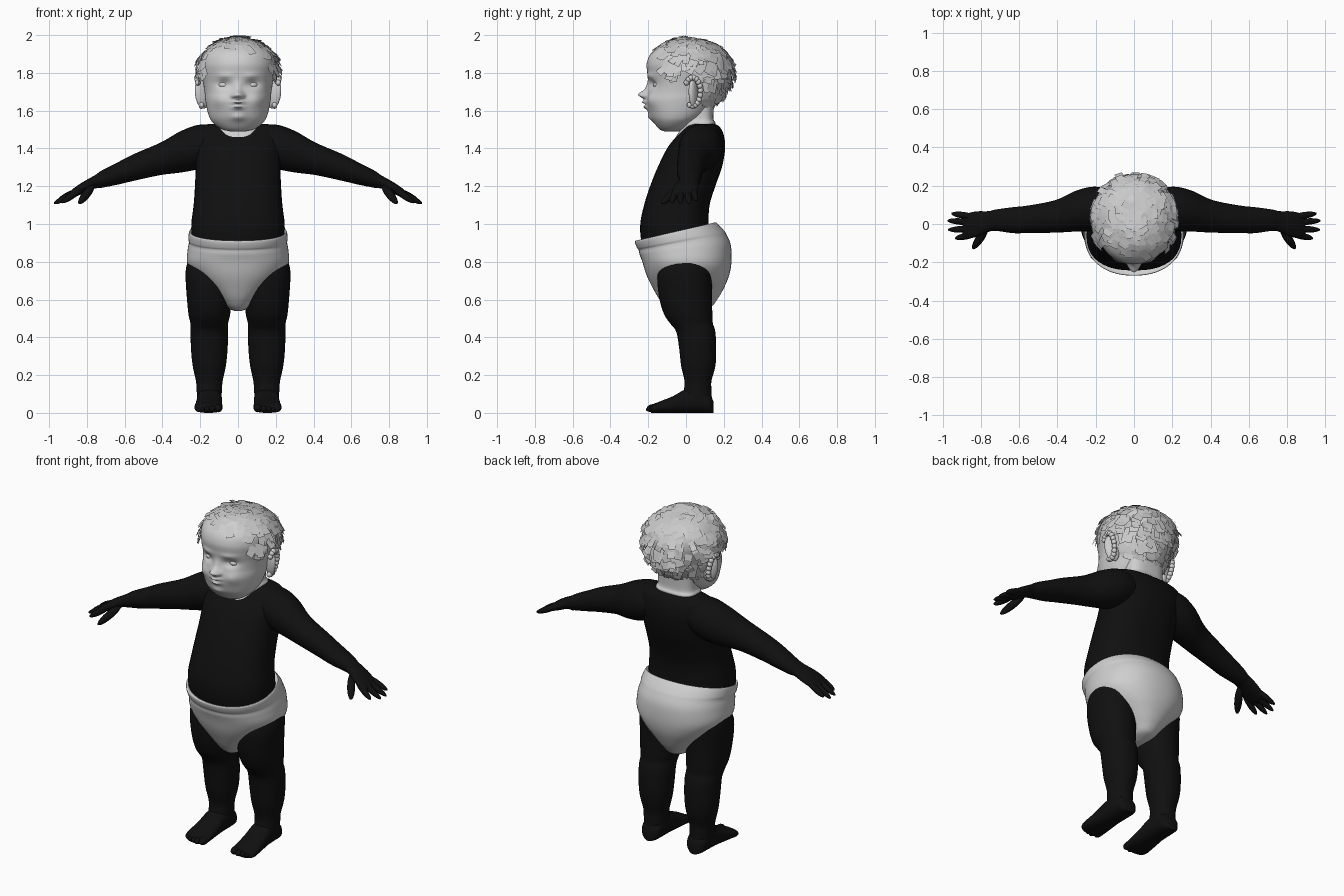
import bpy, bmesh, math, random
from mathutils import Vector, Matrix

if "Cube" in bpy.data.objects:
    bpy.data.objects.remove(bpy.data.objects["Cube"])

random.seed(4)


def material(name, v):
    m = bpy.data.materials.new(name)
    m.diffuse_color = (v, v, v, 1)
    m.use_nodes = True
    m.node_tree.nodes["Principled BSDF"].inputs["Base Color"].default_value = m.diffuse_color
    return m


SKIN = material("pale_grey_skin", 0.62)
CLOTH = material("pale_grey_cloth", 0.62)
HAIR = material("grey_hair", 0.58)
BLACK = material("black_suit", 0.005)


def finish(name, bm, mat, smooth=True):
    if smooth:
        bmesh.ops.recalc_face_normals(bm, faces=bm.faces)
    me = bpy.data.meshes.new(name)
    bm.to_mesh(me)
    bm.free()
    me.materials.append(mat)
    for p in me.polygons:
        p.use_smooth = smooth
    if smooth:
        me.set_sharp_from_angle(angle=math.radians(50))
    ob = bpy.data.objects.new(name, me)
    bpy.context.collection.objects.link(ob)
    return ob


def spline(rows, steps):
    """Smoothly interpolate rows of section parameters."""
    out = []
    for i in range(len(rows) - 1):
        a, b, c, d = rows[max(i - 1, 0)], rows[i], rows[i + 1], rows[min(i + 2, len(rows) - 1)]
        for k in range(steps):
            t = k / steps
            out.append([0.5 * (2 * q + (r - p) * t + (2 * p - 5 * q + 4 * r - s) * t * t
                               + (3 * q - p - 3 * r + s) * t ** 3) for p, q, r, s in zip(a, b, c, d)])
    return out + [list(rows[-1])]


def loft(name, rows, section, mat, steps=5, sides=40):
    bm = bmesh.new()
    rings = [[bm.verts.new(section(r, 2 * math.pi * k / sides)) for k in range(sides)]
             for r in spline(rows, steps)]
    for a, b in zip(rings, rings[1:]):
        for k in range(sides):
            j = (k + 1) % sides
            bm.faces.new((a[k], a[j], b[j], b[k]))
    bm.faces.new(rings[0])
    bm.faces.new(rings[-1])
    return finish(name, bm, mat)


def sq(v, n):
    return math.copysign(abs(v) ** (2 / n), v)


def level(n=2.0, cx=0.0):
    """Horizontal section: z, half width, front y, back y."""
    def f(r, a):
        z, hw, yf, yb = r
        return Vector((cx + hw * sq(math.cos(a), n),
                       (yf + yb) / 2 + (yb - yf) / 2 * sq(math.sin(a), n), z))
    return f


def ellipsoid(name, a, b, r, mat, flat=1.0):
    """Rounded digit running from a to b."""
    a, b = Vector(a), Vector(b)
    d = b - a
    bm = bmesh.new()
    bmesh.ops.create_uvsphere(bm, u_segments=16, v_segments=10, radius=1)
    rot = d.to_track_quat('Z', 'Y').to_matrix().to_4x4()
    bm.transform(Matrix.Translation((a + b) / 2) @ rot @ Matrix.Diagonal((r, r * flat, d.length / 2, 1)))
    return finish(name, bm, mat)


# Torso
loft("torso", [(.8, .22, -.2, .15), (.9, .243, -.235, .13), (1.0, .247, -.242, .12),
               (1.1, .235, -.222, .125), (1.2, .228, -.19, .155), (1.3, .225, -.15, .19),
               (1.4, .23, -.10, .207), (1.47, .235, -.045, .2), (1.515, .215, 0, .178),
               (1.53, .15, .03, .15)], level(2.4), BLACK)

# Neck with square neckline patch
loft("neck", [(1.44, .098, -.062, .12), (1.47, .106, -.048, .13), (1.53, .125, -.012, .155),
              (1.56, .115, -.01, .145), (1.66, .115, -.02, .15)], level(3), SKIN)

# Diaper: bowl narrowing to the crotch, waist rising towards the back
flat_level = level(2.2)


def diaper_section(r, a):
    p = flat_level(r, a)
    t = min(max((p.z - .78) / .18, 0), 1)
    p.z += .23 * p.y * t * t * (3 - 2 * t)
    return p


loft("diaper", [(.54, .02, -.07, .06), (.56, .065, -.105, .13), (.6, .105, -.14, .165),
                (.65, .155, -.17, .195), (.72, .225, -.205, .226), (.79, .268, -.228, .24),
                (.86, .267, -.245, .238), (.905, .26, -.25, .215), (.925, .263, -.258, .2),
                (.965, .26, -.27, .165), (.972, .252, -.262, .155), (.95, .235, -.235, .13)],
     diaper_section, CLOTH, 5, 64)


# Limbs, mirrored
def foot_section(r, a):
    y, cx, hw, top = r
    return Vector((side * (cx + hw * sq(math.cos(a), 2.3)), y, top * (.5 + .5 * sq(math.sin(a), 2.6))))


def arm_section(r, a):
    x, y, z, ry, rz = r
    return Vector((side * x, y + ry * math.cos(a), z + rz * math.sin(a)))


for side, tag in ((1, "left"), (-1, "right")):
    loft(tag + "_leg", [(.82, .11, -.11, .13), (.76, .124, -.145, .14), (.7, .125, -.152, .137),
                        (.6, .118, -.14, .137), (.52, .11, -.115, .14), (.475, .1, -.085, .142),
                        (.43, .099, -.052, .155), (.34, .097, -.036, .16), (.25, .088, -.026, .156),
                        (.17, .071, -.008, .135), (.12, .067, -.012, .135), (.05, .062, -.03, .138)],
         level(2.1, side * .152), BLACK)
    loft(tag + "_foot", [(.145, .15, .03, .06), (.125, .15, .055, .1), (.07, .15, .064, .13),
                         (0, .151, .066, .125), (-.07, .154, .07, .088), (-.14, .156, .074, .06),
                         (-.175, .156, .07, .045), (-.185, .156, .05, .03)], foot_section, BLACK)
    for i, (tx, ty, tr) in enumerate([(.105, -.208, .022), (.137, -.212, .017), (.163, -.205, .016),
                                      (.188, -.195, .015), (.212, -.18, .014)]):
        ellipsoid(f"{tag}_toe_{i}", (side * tx, ty + .07, .028), (side * tx, ty, tr), tr, BLACK)
    loft(tag + "_arm", [(.08, .08, 1.43, .09, .09), (.2, .08, 1.41, .115, .116),
                        (.3, .068, 1.383, .107, .11), (.41, .04, 1.345, .085, .086),
                        (.55, .025, 1.3, .072, .071), (.63, .02, 1.27, .068, .06),
                        (.72, .02, 1.238, .056, .046), (.76, .013, 1.222, .054, .035),
                        (.82, 0, 1.192, .066, .031), (.87, -.01, 1.165, .066, .024),
                        (.895, -.01, 1.152, .055, .012)], arm_section, BLACK, 5, 32)
    for i, (y0, y1, x1, z1) in enumerate([(.035, .055, .955, 1.125), (.006, .018, .975, 1.108),
                                          (-.025, -.03, .972, 1.108), (-.052, -.075, .935, 1.112)]):
        ellipsoid(f"{tag}_finger_{i}", (side * .82, y0, 1.19), (side * x1, y1, z1), .0175, BLACK)
    ellipsoid(tag + "_thumb", (side * .765, -.015, 1.205), (side * .842, -.13, 1.108), .022, BLACK)

# Head: skull profile with soft facial bumps (x, z, spread x, spread z, height)
bumps = [(0, 1.685, .024, .021, .045), (0, 1.72, .018, .03, .012), (0, 1.645, .03, .01, .02),
         (0, 1.618, .026, .01, .017), (0, 1.632, .035, .004, -.008), (0, 1.63, .05, .04, .01),
         (0, 1.565, .035, .02, .013)]
for s in (1, -1):
    bumps += [(s * .024, 1.678, .013, .012, .016), (s * .075, 1.74, .036, .022, -.02),
              (s * .1, 1.655, .042, .04, .014), (s * .07, 1.785, .04, .015, .006)]
head_rows = [(1.49, .04, -.115, -.04), (1.503, .09, -.142, .0), (1.54, .136, -.172, .06),
             (1.58, .157, -.192, .11), (1.65, .172, -.205, .16), (1.7, .177, -.202, .2),
             (1.75, .185, -.2, .225), (1.8, .195, -.205, .237), (1.85, .198, -.208, .24),
             (1.9, .185, -.188, .222), (1.945, .14, -.138, .17), (1.97, .085, -.082, .11),
             (1.982, .01, 0, .03)]
skull = level(2.15)


def head_section(r, a):
    p = skull(r, a)
    if p.y < 0:
        fade = min(1, -p.y / .08)
        p.y -= fade * sum(h * math.exp(-((p.x - x) / sx) ** 2 - ((p.z - z) / sz) ** 2)
                          for x, z, sx, sz, h in bumps)
    return p


loft("head", head_rows, head_section, SKIN, 9, 144)

# Eyes and ears
for s, tag in ((1, "left"), (-1, "right")):
    ellipsoid(tag + "_eye", (s * .075, -.14, 1.715), (s * .075, -.14, 1.758), .034, SKIN)
    ellipsoid(tag + "_ear", (s * .18, .045, 1.61), (s * .2, .035, 1.77), .02, SKIN, 2.1)
    bm = bmesh.new()
    for k in range(14):  # ear rim: row of rounded sections along a C
        ang = math.radians(-110 + 250 * k / 13)
        m = Matrix.Translation((s * (.205 + .012 * math.sin(ang)), .035 + .042 * math.cos(ang),
                                1.7 + .075 * math.sin(ang)))
        bmesh.ops.create_uvsphere(bm, u_segments=10, v_segments=6, radius=.0155, matrix=m)
    finish(tag + "_ear_rim", bm, SKIN)

# Hair: short curved cards flowing from the crown over the scalp
bm = bmesh.new()
rows = [r for r in spline(head_rows, 9) if r[0] > 1.63]
crown, centre = Vector((0, .08, 2.0)), Vector((0, .02, 1.77))
count = 0
while count < 360:
    p = skull(random.choice(rows), random.uniform(0, 2 * math.pi))
    on_back = p.y > -.06 and not (p.z < 1.8 and p.y < .075)
    fringe = p.z > 1.925 and random.random() < .35
    temple = abs(p.x) > .14 and p.z > 1.8 and p.y > -.1
    if not (on_back or fringe or temple):
        continue
    count += 1
    n = (p - centre).normalized()
    flow = p - crown
    flow = (flow - n * flow.dot(n)).normalized()
    flow = Matrix.Rotation(random.uniform(-.5, .5), 3, n) @ flow
    across = n.cross(flow)
    length, width = random.uniform(.05, .085), random.uniform(.014, .027)
    lift = random.uniform(.004, .024)
    pairs = []
    for t, h in ((0, .003), (.5, .009), (1, lift)):
        q = p + flow * length * t + n * h
        q -= n * (length * t) ** 2 / .42
        q.z = min(q.z, 1.997)
        pairs.append([bm.verts.new(q + across * width * e) for e in (-1, 1)])
    for a, b in zip(pairs, pairs[1:]):
        bm.faces.new((a[0], b[0], b[1], a[1]))
bm.normal_update()
for f in bm.faces:
    if f.normal.dot(f.calc_center_median() - centre) < 0:
        f.normal_flip()
finish("hair_cards", bm, HAIR, smooth=False)
